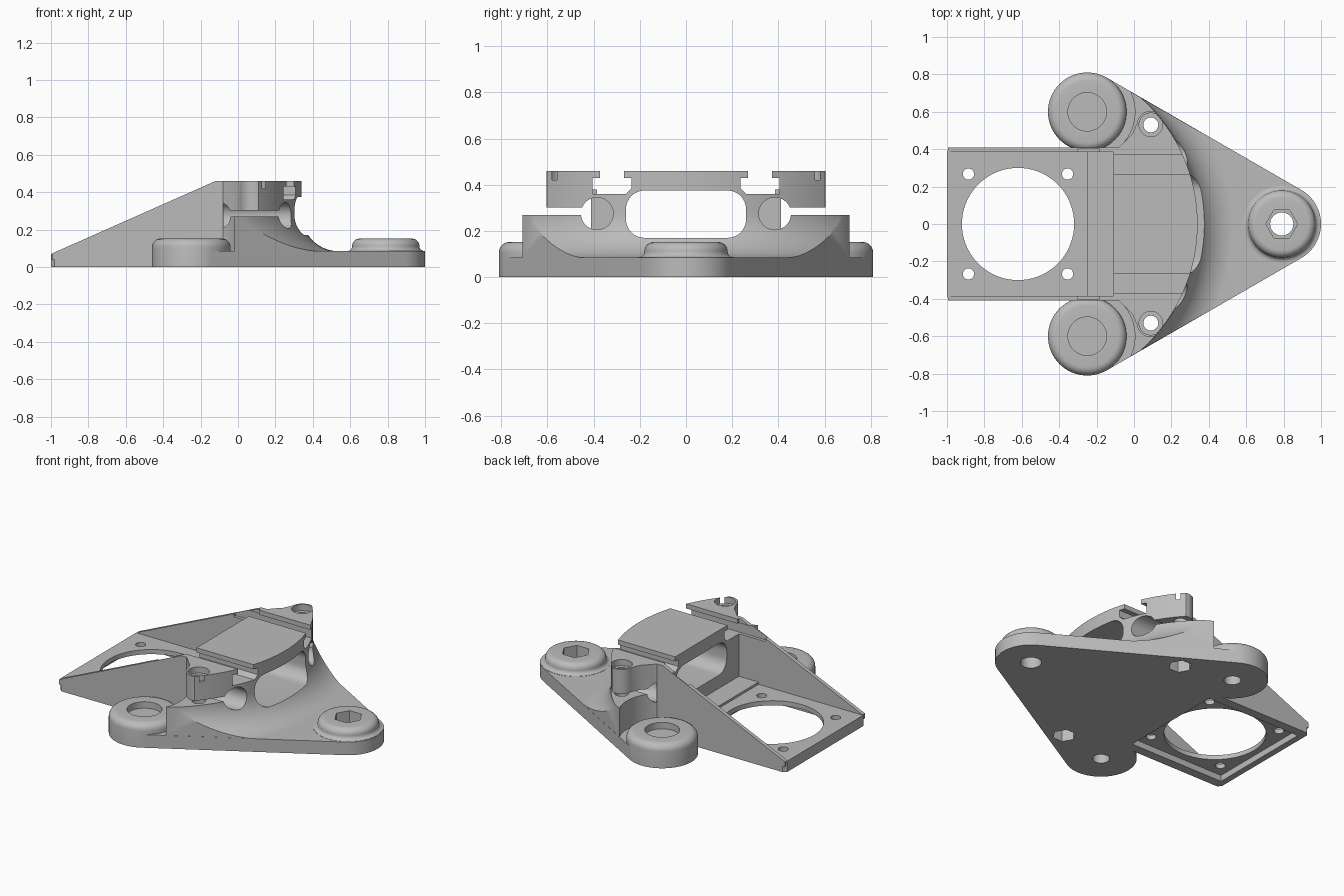
import bpy, bmesh, math
from mathutils import Vector

if "Cube" in bpy.data.objects:
    bpy.data.objects.remove(bpy.data.objects["Cube"])

grey = bpy.data.materials.new("plain_grey")
grey.diffuse_color = (0.5, 0.5, 0.5, 1)
grey.use_nodes = True
grey.node_tree.nodes["Principled BSDF"].inputs["Base Color"].default_value = grey.diffuse_color


def finish(name, bm):
    bmesh.ops.remove_doubles(bm, verts=bm.verts, dist=1e-5)
    bmesh.ops.recalc_face_normals(bm, faces=bm.faces)
    me = bpy.data.meshes.new(name)
    bm.to_mesh(me)
    bm.free()
    me.materials.append(grey)
    ob = bpy.data.objects.new(name, me)
    bpy.context.collection.objects.link(ob)
    return ob


def prism(name, pts, lo, hi, axis="z"):
    """Extrude a 2D outline along an axis: z (x,y), x (y,z) or y (x,z)."""
    place = {"z": lambda a, b, t: (a, b, t),
             "x": lambda a, b, t: (t, a, b),
             "y": lambda a, b, t: (a, t, b)}[axis]
    bm = bmesh.new()
    f = bm.faces.new([bm.verts.new(place(a, b, lo)) for a, b in pts])
    ext = bmesh.ops.extrude_face_region(bm, geom=[f])
    step = Vector(place(0, 0, hi - lo))
    bmesh.ops.translate(bm, vec=step, verts=[v for v in ext["geom"] if isinstance(v, bmesh.types.BMVert)])
    # Keep the starting cap so the solid is closed
    if not all(e.is_manifold for e in bm.edges):
        bmesh.ops.holes_fill(bm, edges=[e for e in bm.edges if e.is_boundary], sides=0)
    return finish(name, bm)


def box(name, x, y, z):
    return prism(name, [(x[0], y[0]), (x[1], y[0]), (x[1], y[1]), (x[0], y[1])], *z)


def arc(cx, cy, r, a0, a1, n):
    return [(cx + r * math.cos(math.radians(a0 + (a1 - a0) * i / n)),
             cy + r * math.sin(math.radians(a0 + (a1 - a0) * i / n))) for i in range(n + 1)]


def circle(cx, cy, r, n=48):
    return arc(cx, cy, r, 0, 360, n)[:-1]


def lathe(name, profile, cx, cy, n):
    """Spin an (r, z) profile, which starts and ends on the axis."""
    bm = bmesh.new()
    vs = [bm.verts.new((cx + r, cy, z)) for r, z in profile]
    es = [bm.edges.new(p) for p in zip(vs, vs[1:])]
    bmesh.ops.spin(bm, geom=vs + es, cent=(cx, cy, 0), axis=(0, 0, 1), angle=math.tau, steps=n)
    return finish(name, bm)


def combine(ob, other, op):
    m = ob.modifiers.new("cut", "BOOLEAN")
    m.operation, m.solver, m.object = op, "EXACT", other
    bpy.context.view_layer.update()
    bpy.context.view_layer.objects.active = ob
    bpy.ops.object.modifier_apply(modifier=m.name)
    bpy.data.objects.remove(other)
    bpy.context.view_layer.update()


def add(ob, other):
    combine(ob, other, "UNION")


def cut(ob, other):
    combine(ob, other, "DIFFERENCE")


def side_pts(pts, s):
    return [(x, y * s) for x, y in pts]


# Curved clamp body: flared drum trimmed to the triangular footprint
CX, R, F = -0.56, 0.90, 0.20
profile = [(0, 0.03), (R + F, 0.03)] + arc(R + F, 0.284, F, 270, 180, 14) + [(R, 0.46), (0, 0.46)]
body = lathe("bracket", profile, CX, 0, 160)
nose = arc(0.79, 0, 0.21, -60, 60, 20)
combine(body, prism("footprint", [(-0.11, -0.76)] + nose + [(-0.11, 0.76)], -0.1, 0.6), "INTERSECT")

for s in (1, -1):
    # Clearance around the rear feet
    cut(body, prism("foot_clearance", circle(-0.25, 0.6 * s, 0.255, 64), 0.084, 0.7))
    # Rounded outline of the upper clamp jaw
    jaw = [(-0.3, 0.415), (-0.078, 0.415), (-0.01, 0.48)] + arc(0.09, 0.53, 0.075, 175, 45, 14) + \
          [(0.7, 0.62), (0.7, 1.0), (-0.3, 1.0)]
    cut(body, prism("jaw_trim", side_pts(jaw, s), 0.27, 0.7))

# Triangular base plate
base = prism("base_plate", [(-0.25, -0.6), (-0.145, -0.782)] + nose + [(-0.145, 0.782), (-0.25, 0.6)], 0, 0.085)
add(body, base)

# Feet: two rear discs and one front boss with a flared root
for s in (1, -1):
    foot = [(0, 0), (0.21, 0)] + arc(0.165, 0.107, 0.045, 0, 90, 6) + [(0, 0.152)]
    add(body, lathe("rear_foot", foot, -0.25, 0.6 * s, 64))
boss = [(0, 0.02), (0.205, 0.02), (0.205, 0.086)] + arc(0.205, 0.111, 0.025, 270, 180, 5)[1:] + \
       arc(0.14, 0.112, 0.04, 0, 90, 6) + [(0, 0.152)]
add(body, lathe("front_boss", boss, 0.79, 0, 64))

# Fan plate with chamfered corners and sloping side walls
plate = [(-0.08, -0.41), (-0.08, 0.41), (-0.98, 0.41), (-1, 0.39), (-1, -0.39), (-0.98, -0.41)]
add(body, prism("fan_plate", plate, 0, 0.07))
for s in (1, -1):
    wall = [(-0.995, 0.04), (-0.995, 0.072), (-0.12, 0.46), (-0.08, 0.46), (-0.08, 0.04)]
    add(body, prism("side_wall", wall, min(0.385 * s, 0.41 * s), max(0.385 * s, 0.41 * s), "y"))

# Fan pocket below, air opening and its four screw holes
cut(body, box("fan_pocket", (-0.96, -0.28), (-0.35, 0.35), (-0.1, 0.04)))
cut(body, prism("fan_opening", circle(-0.62, 0, 0.30, 72), -0.1, 0.2))
for x in (-0.885, -0.355):
    for y in (-0.267, 0.267):
        cut(body, prism("fan_screw_hole", circle(x, y, 0.03, 24), -0.1, 0.2))

# Air duct: rounded window right through the body
duct = []
for cy, cz, a in ((0.18, 0.295, 0), (-0.18, 0.295, 90), (-0.18, 0.25, 180), (0.18, 0.25, 270)):
    duct += arc(cy, cz, 0.08, a, a + 90, 8)
cut(body, prism("air_duct", duct, -0.3, 0.9, "x"))

for s in (1, -1):
    # Rod bore, clamping slit and undercut slot
    cut(body, prism("rod_bore", circle(0.385 * s, 0.275, 0.07), -0.078, 0.9, "x"))
    slit = [(0.415, 0.27), (0.9, 0.27), (0.9, 0.302), (0.415, 0.302)]
    cut(body, prism("clamp_slit", [(y * s, z) for y, z in slit], -0.3, 0.9, "x"))
    slot = [(0.268, 0.6), (0.268, 0.43), (0.235, 0.43), (0.235, 0.385), (0.262, 0.36),
            (0.405, 0.36), (0.405, 0.43), (0.372, 0.43), (0.372, 0.6)]
    cut(body, prism("undercut_slot", [(y * s, z) for y, z in slot], -0.3, 0.9, "x"))
    # Clamp screw: hole, head recess and hexagonal nut pocket
    cut(body, prism("clamp_hole", circle(0.09, 0.53 * s, 0.04, 32), -0.1, 0.7))
    cut(body, prism("clamp_recess", circle(0.09, 0.53 * s, 0.063, 32), 0.42, 0.7))
    cut(body, prism("nut_pocket", circle(0.09, 0.53 * s, 0.07, 6), -0.1, 0.1))
    # Rear foot screw hole and recess
    cut(body, prism("foot_hole", circle(-0.25, 0.6 * s, 0.05, 32), -0.1, 0.4))
    cut(body, prism("foot_recess", circle(-0.25, 0.6 * s, 0.103, 48), 0.11, 0.4))

# Front boss screw hole and hexagonal recess
cut(body, prism("boss_hole", circle(0.79, 0, 0.062, 32), -0.1, 0.4))
cut(body, prism("boss_hex", circle(0.79, 0, 0.085, 6), 0.07, 0.4))

# Smooth curved faces, keep edges crisp
body.select_set(True)
bpy.context.view_layer.objects.active = body
bpy.ops.object.shade_smooth_by_angle(angle=math.radians(30))
